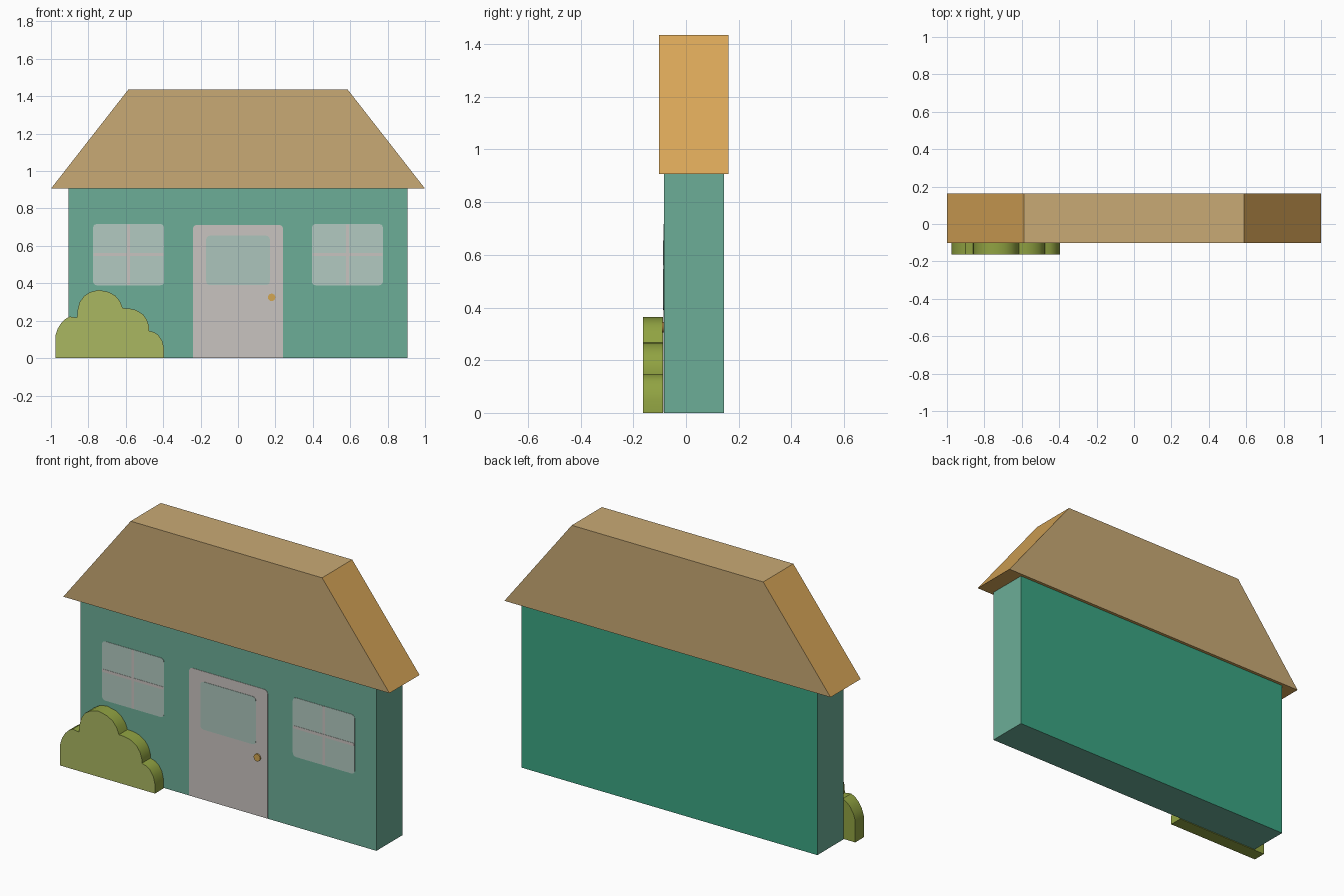
import bpy, bmesh, math

if "Cube" in bpy.data.objects:
    bpy.data.objects.remove(bpy.data.objects["Cube"])


def material(name, r, g, b):
    def lin(c):
        c /= 255
        return c / 12.92 if c <= 0.04045 else ((c + 0.055) / 1.055) ** 2.4
    m = bpy.data.materials.new(name)
    m.diffuse_color = (lin(r), lin(g), lin(b), 1)
    m.use_nodes = True
    m.node_tree.nodes["Principled BSDF"].inputs["Base Color"].default_value = m.diffuse_color
    return m


WALL = material("wall green", 108, 174, 151)
WALL_BACK = material("deep green", 59, 165, 131)
ROOF = material("tan", 201, 170, 117)
ROOF_EDGE = material("orange tan", 217, 167, 88)
DOOR = material("pale grey", 201, 196, 192)
GLASS = material("pale teal", 178, 202, 193)
DOOR_GLASS = material("door glass teal", 172, 197, 188)
BUSH = material("leaf green", 170, 183, 97)
BUSH_EDGE = material("olive", 145, 163, 66)
KNOB = material("brass", 210, 166, 82)


def extrude(name, profile, y0, y1, mats, rule=None, smooth=False):
    """Extrude an x-z outline from y0 (front) to y1 (back)."""
    bm = bmesh.new()
    face = bm.faces.new([bm.verts.new((x, y0, z)) for x, z in profile])
    res = bmesh.ops.extrude_face_region(bm, geom=[face], use_keep_orig=True)
    for v in res["geom"]:
        if isinstance(v, bmesh.types.BMVert):
            v.co.y = y1
    bmesh.ops.recalc_face_normals(bm, faces=bm.faces)
    bm.normal_update()
    if rule:
        for f in bm.faces:
            f.material_index = rule(f.normal)
    me = bpy.data.meshes.new(name)
    bm.to_mesh(me)
    bm.free()
    ob = bpy.data.objects.new(name, me)
    bpy.context.collection.objects.link(ob)
    for m in mats:
        me.materials.append(m)
    if smooth:
        bpy.context.view_layer.objects.active = ob
        ob.select_set(True)
        bpy.ops.object.shade_smooth_by_angle(angle=math.radians(35))
        ob.select_set(False)
    return ob


def rounded(x0, x1, z0, z1, r, square_base=False):
    """Rectangle outline with rounded corners."""
    pts = []
    for cx, cz, start in ((x1 - r, z1 - r, 0), (x0 + r, z1 - r, 90),
                          (x0 + r, z0 + r, 180), (x1 - r, z0 + r, 270)):
        if square_base and start >= 180:
            pts.append((x0 if start == 180 else x1, z0))
            continue
        for i in range(4):
            a = math.radians(start + 30 * i)
            pts.append((cx + r * math.cos(a), cz + r * math.sin(a)))
    return pts


FRONT = -0.083

# House body, deeper green on the back
extrude("walls", [(-0.907, 0), (0.907, 0), (0.907, 0.906), (-0.907, 0.906)],
        FRONT, 0.145, [WALL, WALL_BACK], lambda n: int(n.y > 0.5))

# Hipped roof slab, orange slopes and underside
extrude("roof", [(-1, 0.906), (1, 0.906), (0.587, 1.435), (-0.587, 1.435)],
        -0.102, 0.162, [ROOF, ROOF_EDGE],
        lambda n: int(abs(n.x) > 0.5 or n.z < -0.5))

# Door with its glass and knob
extrude("door", rounded(-0.241, 0.241, 0.001, 0.712, 0.02, True),
        FRONT - 0.002, FRONT + 0.002, [DOOR])
extrude("door_glass", rounded(-0.17, 0.17, 0.39, 0.655, 0.02),
        FRONT - 0.004, FRONT, [DOOR_GLASS])
extrude("door_knob", [(0.18 + 0.02 * math.cos(i * math.pi / 8),
                       0.325 + 0.02 * math.sin(i * math.pi / 8)) for i in range(16)],
        FRONT - 0.009, FRONT, [KNOB], smooth=True)

# Two windows with thin glazing bars
for side, label in ((-1, "left"), (1, "right")):
    cx, cz = side * 0.585, 0.553
    extrude(label + "_window", rounded(cx - 0.19, cx + 0.19, 0.389, 0.717, 0.02),
            FRONT - 0.002, FRONT + 0.002, [GLASS])
    extrude(label + "_window_upright_bar",
            rounded(cx - 0.008, cx + 0.008, 0.391, 0.715, 0.003),
            FRONT - 0.003, FRONT, [DOOR])
    extrude(label + "_window_cross_bar",
            rounded(cx - 0.188, cx + 0.188, cz - 0.008, cz + 0.008, 0.003),
            FRONT - 0.0035, FRONT, [DOOR])

# Cloud-shaped bush in front of the left corner
bush = [(-0.395, 0), (-0.395, 0.05), (-0.405, 0.092), (-0.425, 0.122),
        (-0.447, 0.138), (-0.476, 0.146), (-0.476, 0.17), (-0.487, 0.205),
        (-0.508, 0.234), (-0.545, 0.257), (-0.58, 0.265), (-0.616, 0.267),
        (-0.63, 0.302), (-0.655, 0.333), (-0.69, 0.353), (-0.745, 0.364),
        (-0.79, 0.353), (-0.825, 0.33), (-0.848, 0.296), (-0.858, 0.255),
        (-0.86, 0.216), (-0.9, 0.222), (-0.925, 0.208), (-0.945, 0.188),
        (-0.965, 0.155), (-0.976, 0.12), (-0.976, 0)]
extrude("bush", bush, -0.163, -0.088, [BUSH, BUSH_EDGE],
        lambda n: int(n.y > -0.5), smooth=True)
